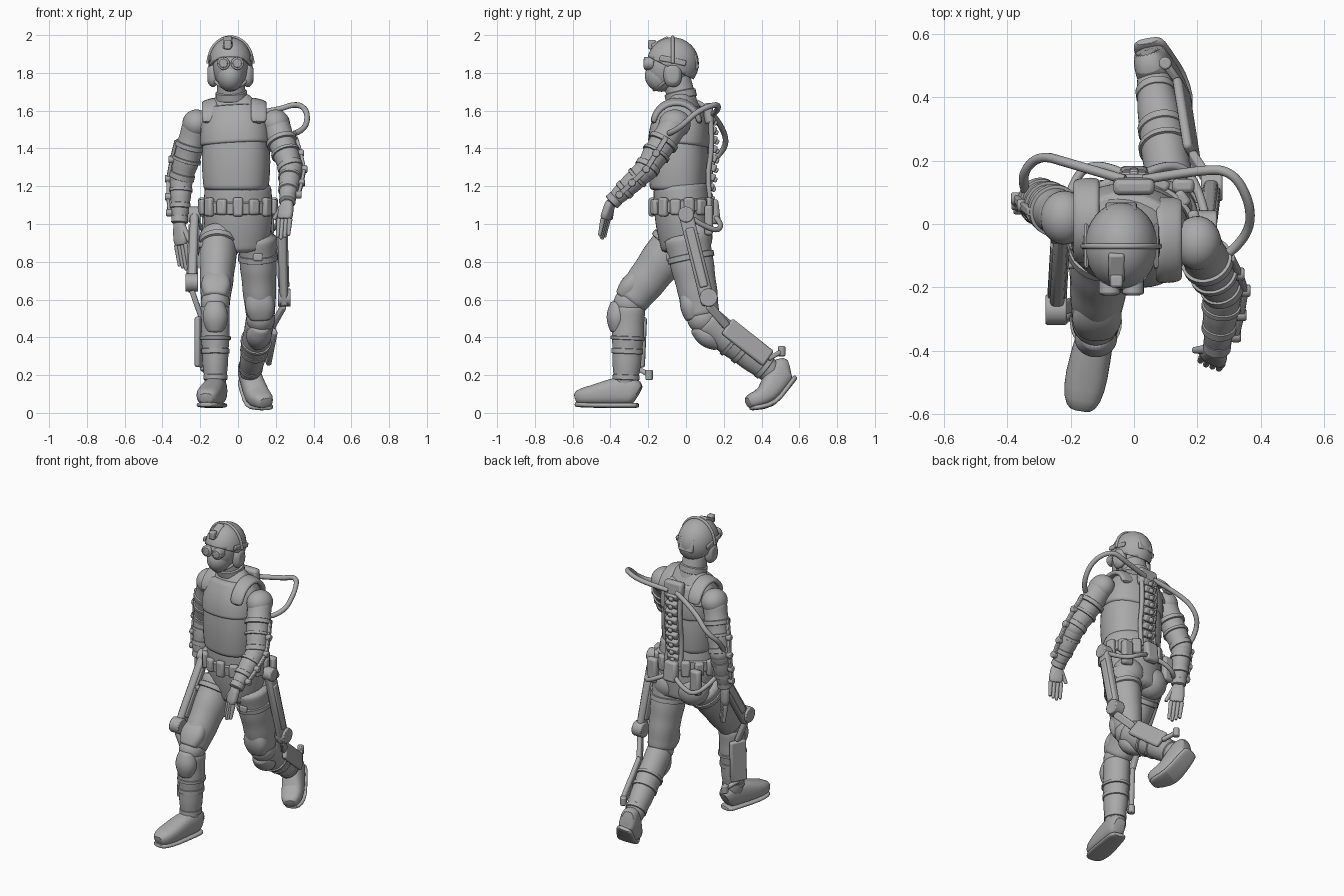
import bpy, bmesh
from math import sin, cos, pi, tau, copysign, radians
from mathutils import Vector, Matrix

if "Cube" in bpy.data.objects:
    bpy.data.objects.remove(bpy.data.objects["Cube"])

grey = bpy.data.materials.new("plain grey")
grey.use_nodes = True
tone = (.4, .4, .4, 1)
grey.diffuse_color = tone
grey.node_tree.nodes["Principled BSDF"].inputs["Base Color"].default_value = tone
X, Y, Z = Vector((1, 0, 0)), Vector((0, 1, 0)), Vector((0, 0, 1))
CHEST_SIDE = X - Y * .2     # the chest turns with the forward arm


def link(name, data):
    ob = bpy.data.objects.new(name, data)
    bpy.context.collection.objects.link(ob)
    data.materials.append(grey)
    return ob


def finish(name, bm, loc=(0, 0, 0), smooth=False, bevel=0):
    bmesh.ops.recalc_face_normals(bm, faces=bm.faces)
    mesh = bpy.data.meshes.new(name)
    bm.to_mesh(mesh)
    bm.free()
    ob = link(name, mesh)
    ob.location = loc
    if bevel:
        mod = ob.modifiers.new("bevel", "BEVEL")
        mod.width, mod.segments = bevel, 2
    if smooth:
        ob.modifiers.new("smooth", "SUBSURF").levels = 1
    return ob


def frame(direction, ref):
    along = direction.normalized()
    side = (ref - along * ref.dot(along)).normalized()
    return side, along.cross(side), along


# Skin rings of (centre, half width, half depth); power squares off the section
def loft(name, rings, ref=X, power=2, smooth=True, sides=20):
    bm, loops = bmesh.new(), []
    for i, (centre, width, depth) in enumerate(rings):
        after, before = rings[min(i + 1, len(rings) - 1)][0], rings[max(i - 1, 0)][0]
        u, v, _ = frame(after - before, ref)
        loop = []
        for k in range(sides):
            c, s = (copysign(abs(n) ** (2 / power), n) for n in (cos(tau * k / sides), sin(tau * k / sides)))
            loop.append(bm.verts.new(centre + u * c * width + v * s * depth))
        loops.append(loop)
    for lower, upper in zip(loops, loops[1:]):
        for k in range(sides):
            bm.faces.new((lower[k - 1], lower[k], upper[k], upper[k - 1]))
    bm.faces.new(loops[0])
    bm.faces.new(loops[-1])
    return finish(name, bm, smooth=smooth)


# Tapered body between two points, with a bulge and cloth folds; returns its section rule
def limb(name, p, q, start, end, bulge=0, depth=1, fold=0, ref=X, power=2):
    p, q = Vector(p), Vector(q)

    def section(t):
        r = (start + (end - start) * t + bulge * sin(pi * t)) * (1 + fold * sin(20 * t))
        return p.lerp(q, t), r, r * depth

    loft(name, [section(i / 12) for i in range(13)], ref, power)
    return section


def band(name, section, t, width, grow=1.1):
    centre, a, b = section(t)
    step = (section(1)[0] - section(0)[0]).normalized() * width / 2
    loft(name, [(centre + step * o, a * g, b * g) for o, g in ((-1, .97), (-.8, grow), (.8, grow), (1, .97))],
         smooth=False, sides=28)


def bar(name, p, q, width, depth, bevel=.008, ref=X):
    p, q = Vector(p), Vector(q)
    bm = bmesh.new()
    bmesh.ops.create_cube(bm, size=1)
    bm.transform(Matrix(frame(q - p, ref)).transposed().to_4x4() @ Matrix.Diagonal((width, depth, (q - p).length, 1)))
    return finish(name, bm, (p + q) / 2, bevel=bevel)


def rod(name, centre, half, r):
    bm = bmesh.new()
    bmesh.ops.create_cone(bm, cap_ends=True, segments=20, radius1=r, radius2=r, depth=2 * half.length)
    bm.transform(half.to_track_quat("Z", "Y").to_matrix().to_4x4())
    return finish(name, bm, centre, bevel=.006)


def ball(name, loc, *size):
    bm = bmesh.new()
    bmesh.ops.create_uvsphere(bm, u_segments=28, v_segments=18, radius=1)
    bm.transform(Matrix.Diagonal((*size, 1)))
    return finish(name, bm, loc)


def hose(name, points, r):
    curve = bpy.data.curves.new(name, "CURVE")
    curve.dimensions, curve.bevel_depth, curve.bevel_resolution = "3D", r, 3
    curve.use_fill_caps = True
    spline = curve.splines.new("NURBS")
    spline.points.add(len(points) - 1)
    for point, co in zip(spline.points, points):
        point.co = (*co, 1)
    spline.use_endpoint_u, spline.order_u = True, 3
    return link(name, curve)


# Torso
pelvis = limb("pelvis", (0, 0, .85), (0, -.03, 1.22), .155, .175, .02, .82)
band("belt", pelvis, .66, .07, 1.05)
limb("lower_vest", (-.01, -.04, 1.17), (-.01, -.04, 1.5), .172, .17, .012, .86, 0, CHEST_SIDE, 2.4)
limb("chest_vest", (-.01, -.04, 1.41), (-.02, -.02, 1.63), .19, .135, .018, .85, 0, CHEST_SIDE, 2.4)
limb("shoulder_yoke", (-.02, -.02, 1.5), (-.03, -.02, 1.69), .21, .08, .02, .65, 0, CHEST_SIDE)
neck = limb("neck", (-.03, -.01, 1.6), (-.04, -.05, 1.78), .082, .072)
band("collar", neck, .45, .045, 1.08)
for i in range(14):
    a, tall = tau * (i + .5) / 14, .05 - .008 * (i % 2)
    spot = Vector((.195 * cos(a), .16 * sin(a) - .02, 1.09))
    bar(f"belt_pouch_{i + 1}", spot - Z * tall, spot + Z * tall, .036, .055, .012, Vector((cos(a), sin(a), 0)))

# Head, helmet and goggles
SKULL = Vector((-.04, -.07, 1.85))
ball("head", SKULL + Vector((0, -.02, -.02)), .092, .12, .125)
ball("face_mask", SKULL + Vector((0, -.06, -.065)), .072, .088, .085)
bm = bmesh.new()
bmesh.ops.create_uvsphere(bm, u_segments=32, v_segments=20, radius=1)
bm.transform(Matrix.Diagonal((.115, .138, .138, 1)))
bmesh.ops.bisect_plane(bm, geom=bm.verts[:] + bm.edges[:] + bm.faces[:], plane_co=Z * -.03,
                       plane_no=Z + Y / 2, clear_inner=True)
helmet = finish("helmet", bm, SKULL)
helmet.modifiers.new("shell", "SOLIDIFY").thickness = .014
hose("headset_band", [SKULL + X * .12 * cos(pi * i / 8) + Z * .142 * sin(pi * i / 8) for i in range(9)], .009)
crown = SKULL + Vector((-.015, -.11, .085))
bar("lamp_mount", crown, crown + Y * .09 + Z * .045, .05, .035)
bar("lamp", crown - Z * .01, crown + Z * .04, .04, .04)
bar("helmet_rear_pad", SKULL + Y * .128 - Z * .03, SKULL + Y * .108 + Z * .05, .1, .025)
EYES = SKULL - Y * .112
bar("goggle_frame", EYES - X * .065, EYES + X * .065, .045, .05, ref=Z)
for side, s in (("right", -1), ("left", 1)):
    out = X * s
    rod(side + "_goggle_rim", EYES + out * .037 - Y * .015, Y * .025, .034)
    rod(side + "_goggle_lens", EYES + out * .037 - Y * .03, Y * .014, .024)
    ear = SKULL - Z * .06
    limb(side + "_ear_cup", ear + out * .07, ear + out * .122, .052, .04, .02, .75, 0, Z, 2.4)
    rail = SKULL + out * .11
    bar(side + "_helmet_rail", rail - Y * .07 + Z * .03, rail + Y * .07, .014, .03)
    hose(side + "_chin_strap", [ear + out * .1, ear + out * .08 - Y * .06 - Z * .06, ear - Y * .1 - Z * .08], .008)

    # Strap arching over the shoulder and the buttock
    pad = Vector((s * .13 - .02, -.02 - s * .03, 1.53))
    loft(side + "_shoulder_strap", [(pad + Z * .12 * sin(pi * i / 8) - Y * .125 * cos(pi * i / 8), .042, .016)
                                    for i in range(9)], X - Z * .3 * s, 3)
    ball(side + "_buttock", out * .085 + Y * .05 + Z * .93, .1, .09, .1)

# Joint positions: the right leg and left arm swing forward
POSE = {
    "right": dict(shoulder=(-.22, .02, 1.53), elbow=(-.3, .08, 1.24), wrist=(-.31, .04, 1),
                  fingers=(-.29, .02, .75), thumb_way=X - Y * .8, hip=(-.1, -.02, .95), knee=(-.12, -.3, .58),
                  ankle=(-.12, -.32, .12), heel=(-.1, -.25, .04), ball=(-.15, -.48, .04), toe=(-.17, -.59, .045)),
    "left": dict(shoulder=(.2, -.06, 1.53), elbow=(.28, -.21, 1.29), wrist=(.26, -.4, 1.11),
                 fingers=(.23, -.46, .92), thumb_way=Y * .5 - X, hip=(.1, 0, .95), knee=(.12, .09, .5),
                 ankle=(.06, .47, .2), heel=(.04, .58, .19), ball=(.1, .46, .04), toe=(.15, .34, .025)),
}
HOSES = {
    "right": ((-.03, .14, 1.58), (-.2, .19, 1.52), (-.3, .22, 1.42), (-.36, .15, 1.34), (-.34, .1, 1.27)),
    "left": ((.03, .14, 1.58), (.2, .17, 1.6), (.31, .17, 1.64), (.37, .06, 1.6), (.36, -.04, 1.5), (.3, -.09, 1.48)),
}
for side, s in (("right", -1), ("left", 1)):
    joint = {key: Vector(value) for key, value in POSE[side].items()}
    out = X * s

    # Sleeved arm with straps
    ball(side + "_shoulder", joint["shoulder"], .075, .085, .076)
    upper = limb(side + "_upper_arm", joint["shoulder"], joint["elbow"], .072, .06, .006, fold=.025)
    ball(side + "_elbow", joint["elbow"], .063, .063, .063)
    fore = limb(side + "_forearm", joint["elbow"], joint["wrist"], .061, .037, .004, fold=.02)
    for part, section, t, width in (("sleeve_hem", upper, .4, .03), ("arm_strap", upper, .65, .02),
                                    ("elbow_cuff", upper, .95, .035), ("forearm_strap", fore, .25, .02),
                                    ("forearm_cuff", fore, .6, .03), ("glove_cuff", fore, .9, .04)):
        band(f"{side}_{part}", section, t, width)

    # Outer arm strut with pivots
    pivots = [centre + out * (r + .01) for centre, r, _ in (upper(.3), upper(.65), fore(0), fore(.4), fore(.75))]
    for i, (p, q) in enumerate(zip(pivots, pivots[1:])):
        bar(f"{side}_arm_strut_{i + 1}", p, q, .018, .026, .004)
        rod(f"{side}_arm_pivot_{i + 1}", q, out * .016, .02)
    hose(side + "_arm_hose", HOSES[side], .015)

    # Gloved hand
    reach = joint["fingers"] - joint["wrist"]
    across, palm_way, _ = frame(reach, joint["thumb_way"])
    loft(side + "_palm", [(joint["wrist"] + reach * t, w, .024) for t, w in
                          ((-.1, .034), (.1, .038), (.3, .045), (.48, .041))], across, 2.6)
    for i in range(4):
        base = joint["wrist"] + reach * .42 + across * (1.5 - i) * .021
        limb(f"{side}_finger_{i + 1}", base, base + reach * (.57 - .05 * abs(i - 1)) + palm_way * .012 * s, .014, .009)
    base = joint["wrist"] + reach * .05 + across * .02
    limb(side + "_thumb", base, base + reach * .4 + across * .045, .018, .01)

    # Trouser leg with straps
    thigh = limb(side + "_thigh", joint["hip"], joint["knee"], .105, .077, .004, 1.18, .02)
    ball(side + "_knee", joint["knee"], .077, .084, .08)
    calf = limb(side + "_calf", joint["knee"], joint["ankle"], .076, .054, .008, 1.12, .025)
    for part, section, t, width in (("thigh_strap", thigh, .23 + .05 * s, .035), ("shin_strap", calf, .4, .02),
                                    ("calf_strap", calf, .55, .03), ("boot_top", calf, .85, .03)):
        band(f"{side}_{part}", section, t, width, 1.07)
    buckle = thigh(.23 + .05 * s)[0] - Y * .118
    bar(side + "_strap_buckle", buckle - Z * .02, buckle + Z * .02, .05, .025)

    # Knee armour on the front of the leg
    front = frame(joint["knee"] - joint["hip"], X)[1] * .052
    limb(side + "_thigh_plate", thigh(.65)[0] + front, thigh(1)[0] + front, .055, .055, .024, .7, power=2.5)
    _, shin, down = frame(joint["ankle"] - joint["knee"], X)
    cap = joint["knee"] + shin * .058
    limb(side + "_knee_cap", cap - down * .01, cap + down * .16, .042, .038, .028, .88)

    # Boot and sole from heel to toe, bending at the ball of the foot
    lift = frame(joint["toe"] - joint["heel"], X)[1]
    rings = []
    for t, w, h in ((0, .04, .055), (.12, .055, .078), (.5, .06, .078), (1, .07, .055), (1.7, .06, .044), (2, .036, .03)):
        tread = joint["heel"].lerp(joint["ball"], t) if t < 1 else joint["ball"].lerp(joint["toe"], t - 1)
        rings.append((tread, w, h))
    loft(side + "_boot", [(p + lift * h, w, h) for p, w, h in rings], power=2.6)
    loft(side + "_sole", [(p, w, .014) for p, w, h in rings], power=3)

    # Thigh beam between hip and knee hubs
    top = joint["hip"] + out * .13 + Z * .1
    low = joint["knee"] + out * .125 + Y * .03 + Z * .07
    bar(side + "_thigh_beam", top, low, .045, .075, .014)
    bar(side + "_thigh_beam_cover", top.lerp(low, .15), top.lerp(low, .8), .06, .045)
    rod(side + "_hip_hub", top, X * .032, .042)
    rod(side + "_knee_hub", low + Z * .04, X * .034, .048)
    middle = top.lerp(low, .4)
    bar(side + "_thigh_link", middle, middle - out * .08, .03, .04, ref=Z)

    # Calf plate and ankle bracket
    shift = out * .075 + Y * .05 + Z * .02
    high, end = calf(.2)[0] + shift, calf(.78)[0] + shift
    bar(side + "_calf_link", low, high, .028, .045)
    bar(side + "_calf_plate", high, end, .03, .105, .012, out + Y * .6)
    heel_pad = end + Y * .07 - out * .05 + Z * .04 * s
    bar(side + "_ankle_bracket", end, heel_pad, .025, .025)
    rod(side + "_ankle_pad", heel_pad, Z * .027, .02)

    # Hip tube, rear pouch and spine cord
    hose(side + "_hip_tube", [Y * .14 + Z * 1.05, out * .1 + Y * .2 + Z, out * .2 + Y * .15 + Z * .95, top], .014)
    pouch = out * .155 + Y * .12 + Z
    bar(side + "_rear_pouch", pouch - Z * .06, pouch + Z * .1, .07, .045, .014)
    hose(side + "_spine_cord", [out * .05 + Y * y + Z * z for y, z in
                                ((.13, 1.57), (.14, 1.4), (.11, 1.25), (.13, 1.1))], .014)

# Spine and back hubs
for i in range(9):
    seat = Vector((0, .115 + .025 * sin(pi * i / 10), 1.13 + i * .05))
    bar(f"vertebra_{i + 1}", seat, seat + Y * .015 + Z * .036, .08, .035, .008)
    bar(f"spine_spur_{i + 1}", seat + Z * .015, seat + Y * .035, .028, .028)
bar("upper_back_hub", (0, .125, 1.53), (0, .115, 1.64), .13, .05, .016)
bar("hip_hub_plate", (0, .145, 1.13), (0, .16, 1), .09, .05, .016)

# Smooth shading with sharp edges kept
for ob in bpy.context.collection.objects:
    ob.select_set(ob.type == "MESH")
bpy.context.view_layer.objects.active = helmet
bpy.ops.object.shade_smooth_by_angle(angle=radians(40))
